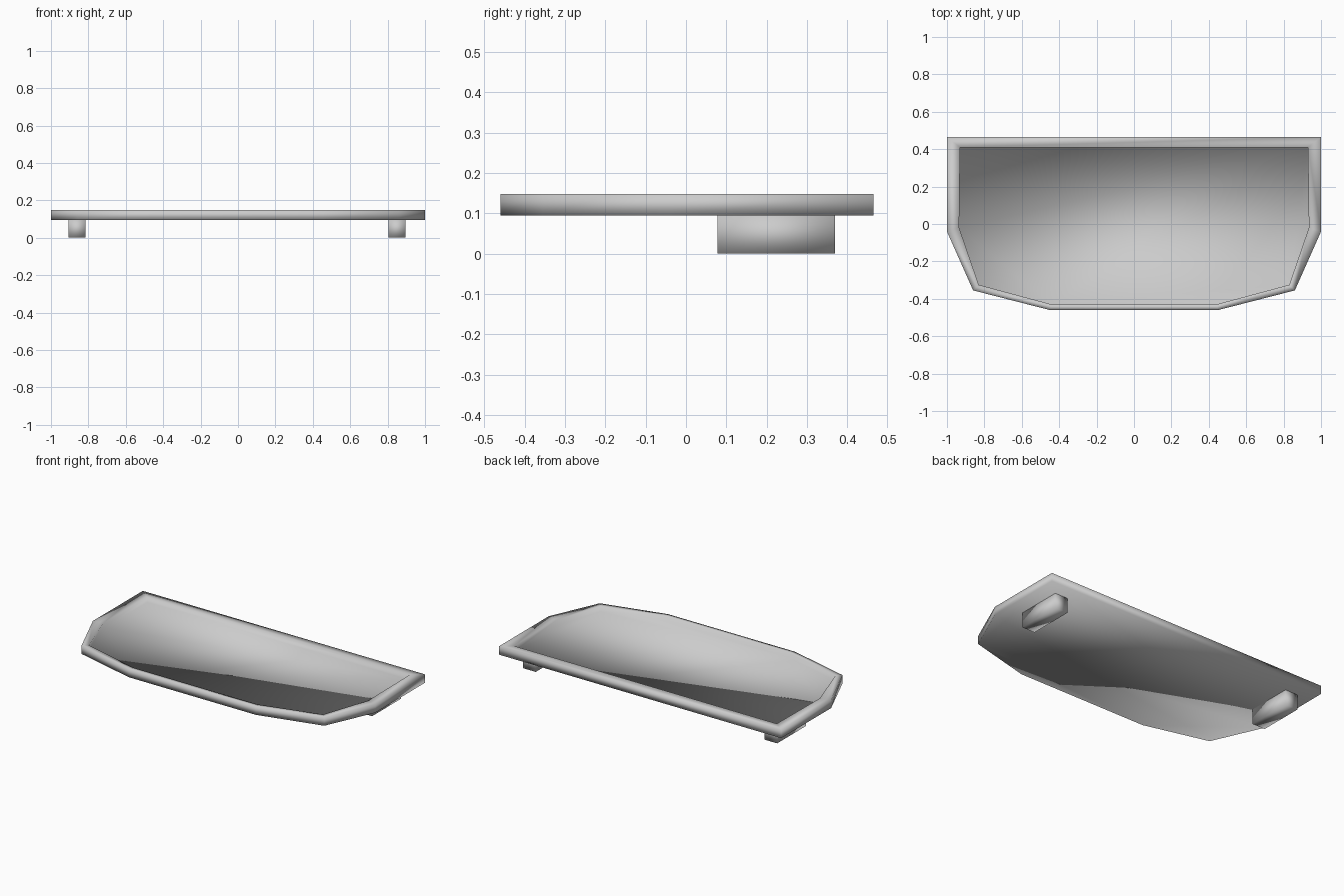
import bpy
import bmesh

cube = bpy.data.objects.get("Cube")
if cube:
    bpy.data.objects.remove(cube, do_unlink=True)

grey = bpy.data.materials.new("plain grey")
grey.use_nodes = True
colour = (0.6, 0.6, 0.6, 1)
grey.diffuse_color = colour
grey.node_tree.nodes["Principled BSDF"].inputs["Base Color"].default_value = colour


def make_object(name, bm):
    bmesh.ops.recalc_face_normals(bm, faces=bm.faces)
    for face in bm.faces:
        face.smooth = True
    mesh = bpy.data.meshes.new(name)
    bm.to_mesh(mesh)
    bm.free()
    mesh.materials.append(grey)
    obj = bpy.data.objects.new(name, mesh)
    bpy.context.collection.objects.link(obj)
    return obj


def ring(bm, half, z):
    """Mirror a right-hand half outline into a full loop of vertices."""
    outline = half + [(-x, y) for x, y in reversed(half)]
    return [bm.verts.new((x, y, z)) for x, y in outline]


def bridge(bm, a, b):
    for i in range(len(a)):
        j = (i + 1) % len(a)
        bm.faces.new((a[i], a[j], b[j], b[i]))


# Tray: outer wall, flat rim, inner wall and sunken floor
OUTER = [(0.45, -0.46), (0.86, -0.355), (1.0, -0.04), (1.0, 0.465)]
INNER = [(0.44, -0.43), (0.83, -0.325), (0.935, -0.02), (0.93, 0.41)]
bm = bmesh.new()
loops = [ring(bm, OUTER, 0.095), ring(bm, OUTER, 0.148),
         ring(bm, INNER, 0.148), ring(bm, INNER, 0.115)]
for lower, upper in zip(loops, loops[1:]):
    bridge(bm, lower, upper)
bm.faces.new(loops[0])
bm.faces.new(loops[-1])
make_object("tray", bm)

# Two block feet under the back half
for name, x in (("left_foot", 0.85), ("right_foot", -0.86)):
    bm = bmesh.new()
    bmesh.ops.create_cube(bm, size=1)
    bmesh.ops.scale(bm, vec=(0.09, 0.292, 0.096), verts=bm.verts)
    bmesh.ops.translate(bm, vec=(x, 0.224, 0.048), verts=bm.verts)
    make_object(name, bm)
